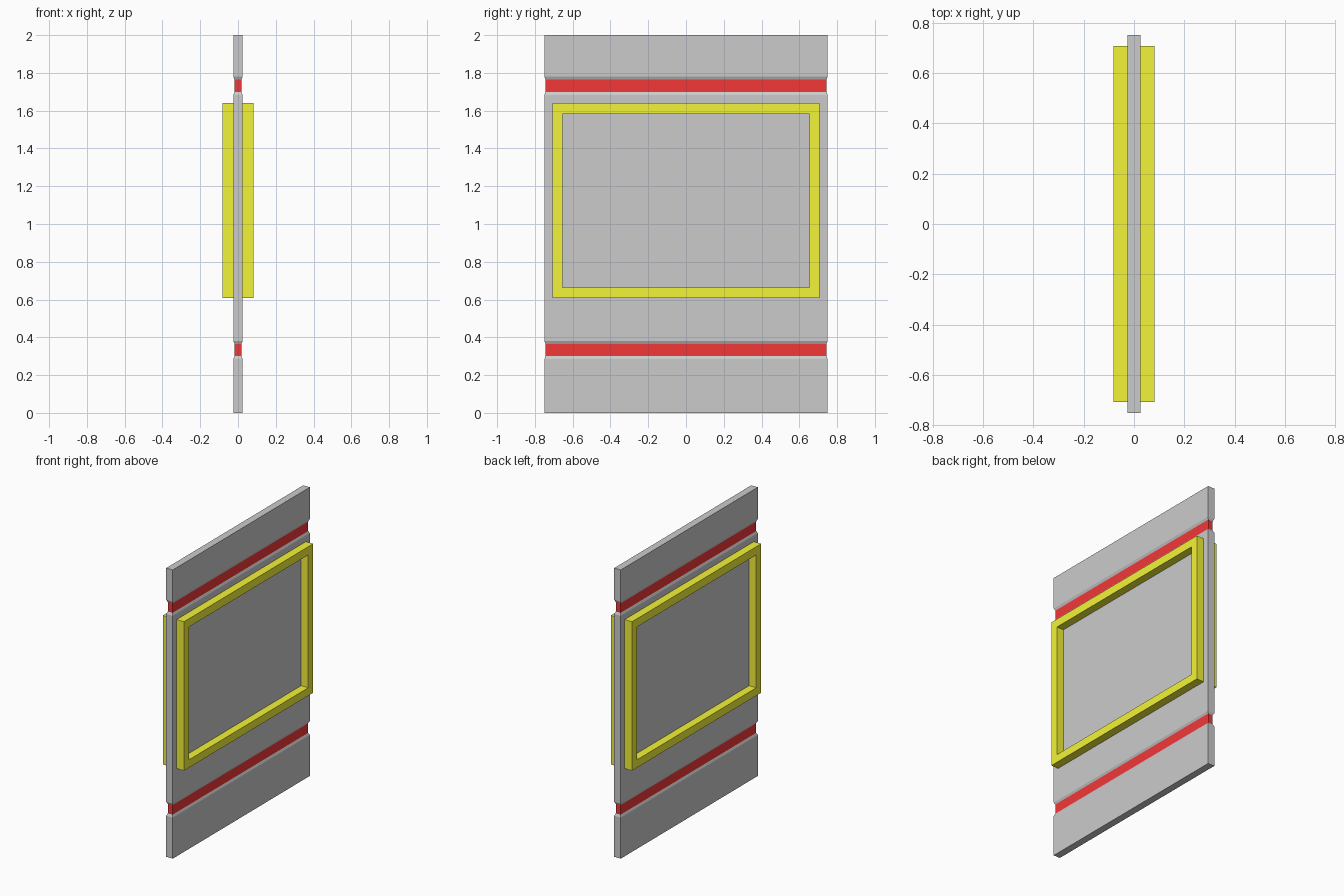
import bpy, bmesh

if "Cube" in bpy.data.objects:
    bpy.data.objects.remove(bpy.data.objects["Cube"])

def material(name, rgb):
    m = bpy.data.materials.new(name)
    m.diffuse_color = (*rgb, 1)
    m.use_nodes = True
    m.node_tree.nodes["Principled BSDF"].inputs["Base Color"].default_value = m.diffuse_color
    return m

red = material("red_stripe", (0.9, 0.04, 0.04))
yellow = material("yellow_trim", (0.9, 0.9, 0.04))
dark = material("dark_grey", (0.6, 0.6, 0.6))

def finish(name, bm, mats=()):
    bmesh.ops.recalc_face_normals(bm, faces=bm.faces)
    me = bpy.data.meshes.new(name)
    bm.to_mesh(me)
    bm.free()
    for m in mats:
        me.materials.append(m)
    ob = bpy.data.objects.new(name, me)
    bpy.context.collection.objects.link(ob)
    return ob

def rect(bm, x, y, z0, z1):
    return [bm.verts.new((x, a, b)) for a, b in ((-y, z0), (y, z0), (y, z1), (-y, z1))]

def bridge(bm, a, b):
    return [bm.faces.new((a[i], a[(i + 1) % 4], b[(i + 1) % 4], b[i])) for i in range(4)]

# Door slab: rings stacked up z, pinched in at the two grooves
def slab(name):
    bm = bmesh.new()
    levels = [(0, 0), (0.284, 0), (0.30, 1), (0.366, 1), (0.38, 0),
              (1.682, 0), (1.698, 1), (1.764, 1), (1.78, 0), (2, 0)]
    rings = []
    for z, pinched in levels:
        x, y = (0.018, 0.743) if pinched else (0.025, 0.75)
        rings.append([bm.verts.new((sx * x, sy * y, z))
                      for sx, sy in ((-1, -1), (1, -1), (1, 1), (-1, 1))])
    bm.faces.new(rings[0])
    bm.faces.new(rings[-1])
    for i in range(len(rings) - 1):
        for f in bridge(bm, rings[i], rings[i + 1]):
            # groove floors are red
            f.material_index = int(levels[i][1] and levels[i + 1][1])
    grey = material("grey", (0.8, 0.8, 0.8))
    return finish(name, bm, (grey, red))

# Raised rectangular border
def border(name, side):
    bm = bmesh.new()
    outer, inner = (0.707, 0.608, 1.64), (0.653, 0.663, 1.583)
    x0, x1 = side * 0.025, side * 0.081
    loops = [rect(bm, x0, *outer), rect(bm, x1, *outer),
             rect(bm, x1, *inner), rect(bm, x0, *inner)]
    for i in range(4):
        bridge(bm, loops[i], loops[(i + 1) % 4])
    return finish(name, bm, (yellow,))

# Darker inset pane inside each border
def pane(name, side):
    bm = bmesh.new()
    size = (0.653, 0.663, 1.583)
    back, front = rect(bm, side * 0.02, *size), rect(bm, side * 0.0265, *size)
    bridge(bm, back, front)
    bm.faces.new(back)
    bm.faces.new(front)
    return finish(name, bm, (dark,))

slab("door_slab")
for label, side in (("left", -1), ("right", 1)):
    border("border_" + label, side)
    pane("pane_" + label, side)
